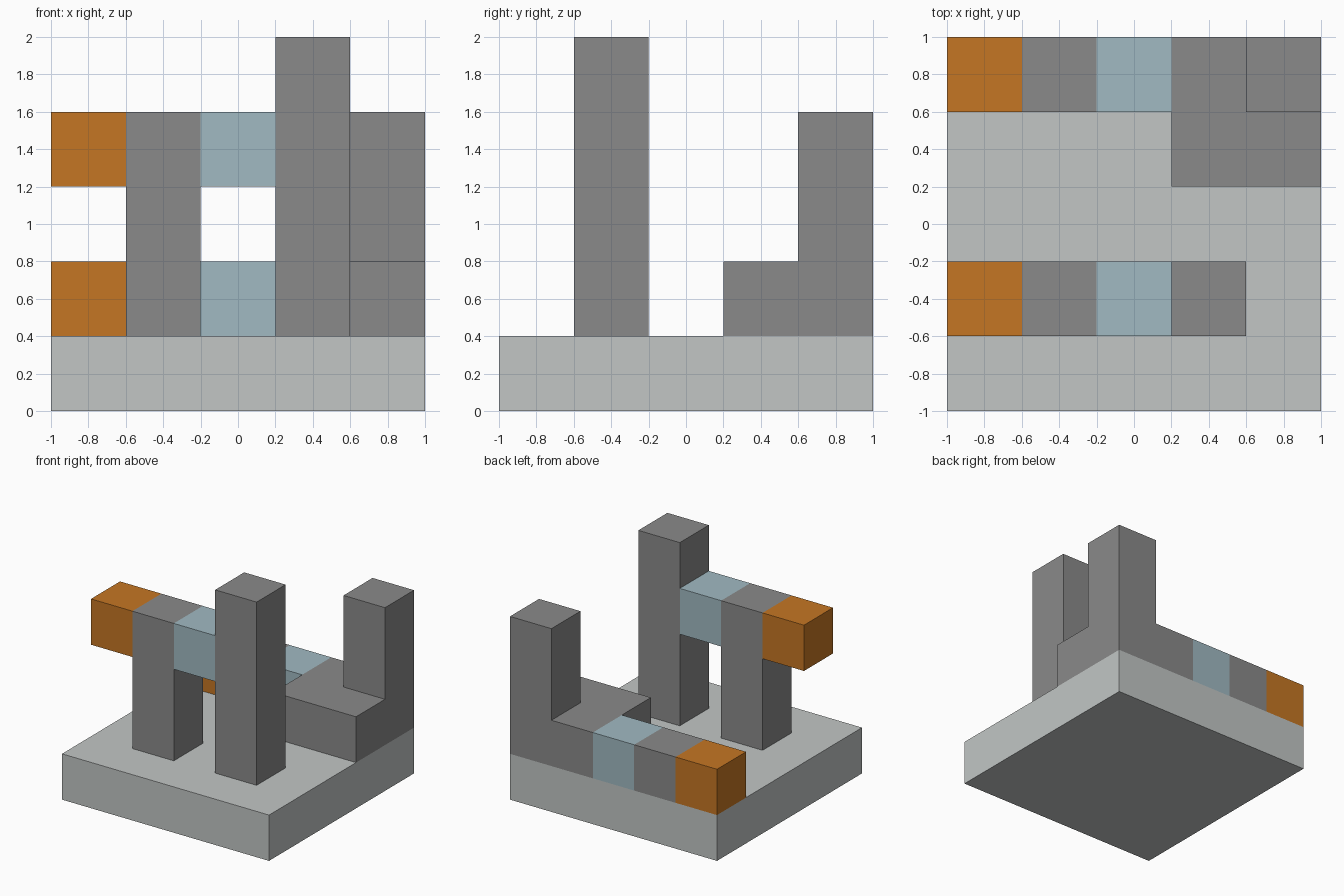
import bpy, bmesh, math
from mathutils import Vector

if "Cube" in bpy.data.objects:
    bpy.data.objects.remove(bpy.data.objects["Cube"], do_unlink=True)

U = 0.4  # module size: every part is a whole number of modules


def material(name, rgb):
    mat = bpy.data.materials.new(name)
    mat.use_nodes = True
    color = (*rgb, 1)
    mat.diffuse_color = color
    mat.node_tree.nodes["Principled BSDF"].inputs["Base Color"].default_value = color
    return mat


light_grey = material("light grey", (0.54, 0.565, 0.56))
dark_grey = material("dark grey", (0.255, 0.255, 0.255))
orange = material("orange", (0.56, 0.183, 0.017))
pale_blue = material("pale blue", (0.355, 0.49, 0.54))


def finish(name, bm, mat):
    bmesh.ops.recalc_face_normals(bm, faces=bm.faces)
    mesh = bpy.data.meshes.new(name)
    bm.to_mesh(mesh)
    bm.free()
    mesh.materials.append(mat)
    obj = bpy.data.objects.new(name, mesh)
    bpy.context.collection.objects.link(obj)


def block(name, mat, corner, size):
    """Box given by its low corner and size, in modules from the base corner."""
    bm = bmesh.new()
    bmesh.ops.create_cube(bm, size=1)
    for v in bm.verts:
        v.co = [(c + (p + 0.5) * s) * U for c, p, s in zip(corner, v.co, size)]
        v.co -= Vector((1, 1, 0))
    finish(name, bm, mat)


# Base slab
block("base", light_grey, (0, 0, 0), (5, 5, 1))

# Front gateway: post, tall tower and raised beam
block("front_post", dark_grey, (1, 1, 1), (1, 1, 3))
block("front_tower", dark_grey, (3, 1, 1), (1, 1, 4))
block("front_beam_end", orange, (0, 1, 3), (1, 1, 1))
block("front_beam_link", pale_blue, (2, 1, 3), (1, 1, 1))

# Low rear wall
block("rear_wall_end", orange, (0, 4, 1), (1, 1, 1))
block("rear_wall", dark_grey, (1, 4, 1), (1, 1, 1))
block("rear_wall_link", pale_blue, (2, 4, 1), (1, 1, 1))


# Rear corner platform with a column rising from its outer cell
def raise_faces(bm, faces, modules):
    geom = bmesh.ops.extrude_face_region(bm, geom=faces)["geom"]
    verts = [g for g in geom if isinstance(g, bmesh.types.BMVert)]
    bmesh.ops.translate(bm, verts=verts, vec=(0, 0, modules * U))
    bmesh.ops.delete(bm, geom=[f for f in faces if f.is_valid], context="FACES_ONLY")
    return [g for g in geom if isinstance(g, bmesh.types.BMFace)]


bm = bmesh.new()
bmesh.ops.create_grid(bm, x_segments=2, y_segments=2, size=U)
bmesh.ops.translate(bm, verts=bm.verts, vec=(1 - U, 1 - U, U))
top = raise_faces(bm, bm.faces[:], 1)
outer = max(top, key=lambda f: sum(f.calc_center_median()))
raise_faces(bm, [outer], 2)
bmesh.ops.dissolve_limit(bm, angle_limit=math.radians(1),
                         verts=bm.verts[:], edges=bm.edges[:])
finish("rear_corner_platform", bm, dark_grey)
